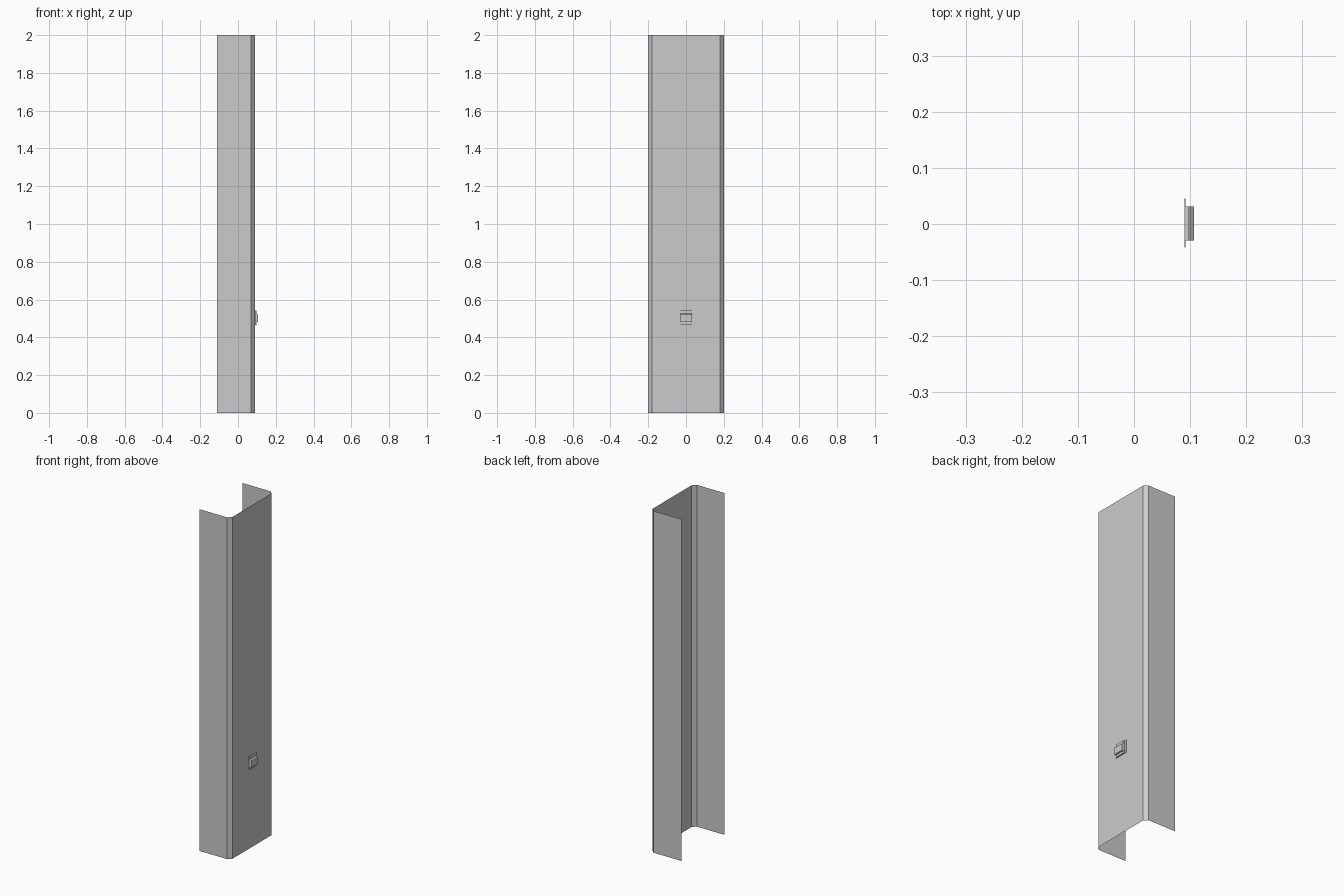
import bpy

if "Cube" in bpy.data.objects:
    bpy.data.objects.remove(bpy.data.objects["Cube"])


def extrude_profile(name, verts, shift, closed):
    """Sweep a 3D outline along a vector; closed outlines get end caps."""
    n = len(verts)
    far = [tuple(a + b for a, b in zip(v, shift)) for v in verts]
    count = n if closed else n - 1
    faces = [(i, (i + 1) % n, n + (i + 1) % n, n + i) for i in range(count)]
    if closed:
        faces += [tuple(reversed(range(n))), tuple(range(n, 2 * n))]
    mesh = bpy.data.meshes.new(name)
    mesh.from_pydata(list(verts) + far, [], faces)
    obj = bpy.data.objects.new(name, mesh)
    bpy.context.collection.objects.link(obj)
    return obj


# Tall open-backed sheet column with chamfered corners
half = [(-0.11, -0.2), (0.07, -0.2), (0.09, -0.18)]
outline = half + [(x, -y) for x, y in reversed(half)]
extrude_profile("column_cladding", [(x, y, 0) for x, y in outline], (0, 0, 2), False)

# Thin mounting plate on the broad face
plate = [(0.09, 0.466), (0.0915, 0.466), (0.0915, 0.542), (0.09, 0.542)]
extrude_profile("mounting_plate", [(x, -0.042, z) for x, z in plate], (0, 0.087, 0), True)

# Socket housing with its raised, sloped front block
housing = [(0.0915, 0.466), (0.098, 0.466), (0.098, 0.542), (0.0915, 0.542)]
extrude_profile("socket_housing", [(x, -0.029, z) for x, z in housing], (0, 0.06, 0), True)
cover = [(0.098, 0.48), (0.107, 0.48), (0.107, 0.52), (0.1, 0.526), (0.098, 0.526)]
extrude_profile("socket_cover", [(x, -0.029, z) for x, z in cover], (0, 0.06, 0), True)
